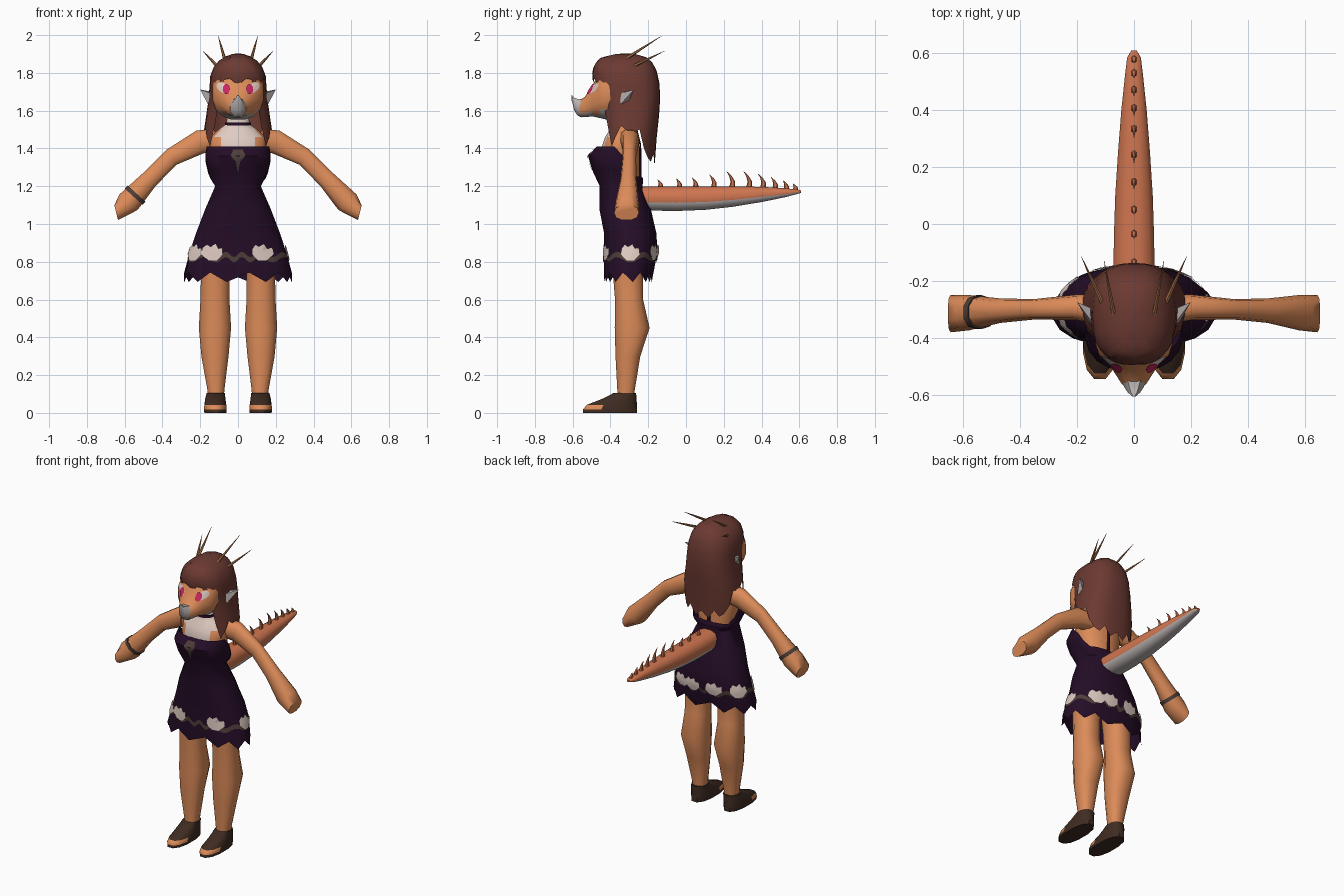
import bpy, bmesh, math
from mathutils import Vector as V
from mathutils.bvhtree import BVHTree

if "Cube" in bpy.data.objects:
    bpy.data.objects.remove(bpy.data.objects["Cube"])

def mat(name, r, g, b):
    m = bpy.data.materials.new(name)
    m.diffuse_color = (r, g, b, 1)
    m.use_nodes = True
    m.node_tree.nodes["Principled BSDF"].inputs["Base Color"].default_value = m.diffuse_color
    return m

SKIN = mat("orange skin", 0.72, 0.26, 0.10)
TAIL = mat("red orange scales", 0.63, 0.18, 0.08)
HAIR = mat("brown hair", 0.15, 0.042, 0.032)
DRESS = mat("dark purple cloth", 0.018, 0.004, 0.02)
PALE = mat("pale belly", 0.74, 0.60, 0.54)
GREY = mat("grey horn", 0.48, 0.44, 0.43)
VINE = mat("brown vine", 0.075, 0.048, 0.04)
SHOE = mat("dark leather", 0.05, 0.025, 0.016)
EYE = mat("magenta iris", 0.62, 0.02, 0.12)
SPIKE = mat("tan spike", 0.42, 0.18, 0.075)

def build(name, verts, faces, mats, rule=None, mirror=False, angle=50):
    """Mesh object; rule(centre, normal) picks the material index of a face."""
    bm = bmesh.new()
    vs = [bm.verts.new(v) for v in verts]
    for f in faces:
        bm.faces.new([vs[i] for i in f])
    bmesh.ops.recalc_face_normals(bm, faces=bm.faces)
    bm.normal_update()
    if rule:
        for f in bm.faces:
            f.material_index = rule(f.calc_center_median(), f.normal)
    tree = BVHTree.FromBMesh(bm)
    if mirror:
        d = bmesh.ops.duplicate(bm, geom=bm.verts[:] + bm.edges[:] + bm.faces[:])["geom"]
        for v in [e for e in d if isinstance(e, bmesh.types.BMVert)]:
            v.co.x *= -1
        bmesh.ops.reverse_faces(bm, faces=[e for e in d if isinstance(e, bmesh.types.BMFace)])
    me = bpy.data.meshes.new(name)
    bm.to_mesh(me)
    bm.free()
    for m in mats:
        me.materials.append(m)
    me.shade_smooth()
    me.set_sharp_from_angle(angle=math.radians(angle))
    bpy.context.collection.objects.link(bpy.data.objects.new(name, me))
    return tree

def oval(c, u, v, n=12, p=0.85):
    """Rounded ring about c with half axes u and v."""
    s = lambda t: math.copysign(abs(t) ** p, t)
    angs = [2 * math.pi * (i + 0.5) / n for i in range(n)]
    return [V(c) + V(u) * s(math.cos(a)) + V(v) * s(math.sin(a)) for a in angs]

def zring(z, cx, hw, yf, yb, n=12):
    return oval((cx, (yf + yb) / 2, z), (hw, 0, 0), (0, (yb - yf) / 2, 0), n)

def yring(y, hw, zb, zt, n=12):
    return oval((0, y, (zb + zt) / 2), (hw, 0, 0), (0, 0, (zt - zb) / 2), n)

def loft(name, rings, mats, rule=None, caps=True, **kw):
    n = len(rings[0])
    faces = [(k * n + i, k * n + (i + 1) % n, (k + 1) * n + (i + 1) % n, (k + 1) * n + i)
             for k in range(len(rings) - 1) for i in range(n)]
    if caps:
        faces += [tuple(range(n)), tuple(range((len(rings) - 1) * n, len(rings) * n))]
    return build(name, [v for r in rings for v in r], faces, mats, rule, **kw)

# Legs and sandals
loft("legs", [zring(*r) for r in [
    (0.05, .117, .042, -.365, -.27), (0.12, .117, .046, -.365, -.27), (0.30, .122, .074, -.375, -.24),
    (0.45, .122, .088, -.38, -.19), (0.60, .122, .079, -.378, -.225), (0.75, .12, .078, -.39, -.225),
    (0.95, .11, .09, -.40, -.20)]], [SKIN], mirror=True)
loft("sandals", [zring(*r) for r in [
    (0, .12, .06, -.55, -.255), (.018, .12, .062, -.55, -.255), (.042, .12, .06, -.53, -.255),
    (.075, .12, .055, -.445, -.26), (.105, .118, .05, -.385, -.262)]], [SHOE, SKIN],
    lambda c, n: int(c.y < -.44 and .02 < c.z < .05), mirror=True)

# Torso and neck
loft("torso", [zring(z, 0, *r, n=16) for z, *r in [
    (1.15, .10, -.42, -.24), (1.30, .135, -.44, -.245), (1.40, .15, -.45, -.245), (1.46, .15, -.43, -.25),
    (1.50, .105, -.405, -.26), (1.53, .062, -.395, -.275), (1.62, .055, -.40, -.28)]],
    [SKIN, PALE], lambda c, n: int(n.y < -.2 and abs(c.x) < .1))

# Dress: low back and zigzag hem
rings = []
for z, hw, yf, yb in [(1.41, .168, -.475, -.235), (1.36, .175, -.52, -.225), (1.29, .16, -.50, -.225),
                      (1.20, .122, -.458, -.23), (1.08, .175, -.46, -.185), (.95, .225, -.435, -.155),
                      (.85, .258, -.435, -.15), (.715, .288, -.435, -.18)]:
    ring = zring(z, 0, hw, yf, yb, 20)
    for i, v in enumerate(ring):
        back = min(1, max(0, (v.y + .36) / .09))
        v.z -= max(0, z - 1.2) * .75 * back
        if z < .8:
            v.z += .028 if i % 2 else -.022
    rings.append(ring)
dress = loft("dress", rings, [DRESS], caps=False)

# Thin painted plates laid onto a surface
def plate(name, pts, project, material):
    n = len(pts)
    c = sum((V(p) for p in pts), V((0, 0))) / n
    flat = [c] + [c.lerp(V(p), .5) for p in pts] + [V(p) for p in pts]
    faces = []
    for i in range(n):
        j = (i + 1) % n
        faces += [(0, 1 + i, 1 + j), (1 + i, 1 + n + i, 1 + n + j, 1 + j)]
    build(name, [project(p.x, p.y) for p in flat], faces, [material])

def from_front(tree, off=.005):
    def project(x, z):
        hit = tree.ray_cast(V((x, -2, z)), V((0, 1, 0)))[0]
        return (hit or V((x, -.45, z))) - V((0, off, 0))
    return project

def around(a, z, off=.005):
    d = V((math.sin(a), -math.cos(a), 0))
    hit = dress.ray_cast(V((0, -.295, z)) + d, -d)[0]
    return hit + d * off

# Vine band and flowers around the skirt
N = 80
band = [[around(2 * math.pi * i / N, .825 + dz + .014 * math.sin(2 * math.pi * i / N * 11)) for i in range(N)]
        for dz in (-.014, .014)]
loft("vine_band", band, [VINE], caps=False)
BLOOM = [(-.02, -.042), (.02, -.042), (.05, -.01), (.048, .025), (.025, .02), (.012, .045),
         (-.012, .03), (-.03, .042), (-.048, .02), (-.05, -.01)]
for deg in (-72, -45, 43, 90, -108, 132, 160, -148):
    a0 = math.radians(deg)
    rad = (around(a0, .85) - V((0, -.295, .85))).length
    plate("flower", BLOOM, lambda s, t: around(a0 + s / rad, .85 + t, .009), PALE)
plate("bodice_motif", [(0, 1.27), (.012, 1.33), (.04, 1.36), (.025, 1.395), (-.025, 1.395), (-.04, 1.36),
                       (-.012, 1.33)], from_front(dress), VINE)

# Choker and back strap
loft("choker", [zring(z, 0, .07, -.405, -.265) for z in (1.522, 1.538)], [DRESS])
loft("back_strap", [zring(z, 0, .012, y - .01, y) for z, y in ((1.24, -.235), (1.42, -.237), (1.53, -.265))], [DRESS])

# Arms and bracelet
ARM = [(.11, -.30, 1.445, .06, .055), (.20, -.293, 1.435, .066, .045), (.35, -.30, 1.355, .05, .036),
       (.47, -.305, 1.235, .05, .043), (.58, -.312, 1.115, .066, .062), (.645, -.315, 1.06, .042, .066)]
PERP = [V((.3, 0, 1)), V((.3, 0, 1)), V((.6, 0, 1)), V((.75, 0, .7)), V((.75, 0, .65)), V((.25, 0, 1))]
loft("arms", [oval((x, y, z), p.normalized() * t, (0, w, 0), 10)
              for (x, y, z, t, w), p in zip(ARM, PERP)], [SKIN], mirror=True)
loft("bracelet", [oval((-.545 - k, -.31, 1.153 - k), V((-.75, 0, .68)).normalized() * .066, (0, .06, 0), 10)
                  for k in (-.008, .008)], [VINE])

# Head with snout and horned beak
head = loft("head", [yring(y, *r, n=16) for y, *r in [
    (-.24, .09, 1.60, 1.82), (-.33, .13, 1.55, 1.86), (-.42, .138, 1.55, 1.84), (-.46, .125, 1.56, 1.80),
    (-.495, .088, 1.568, 1.735), (-.535, .062, 1.565, 1.675), (-.565, .042, 1.567, 1.655)]],
    [SKIN, GREY], lambda c, n: int(n.z < -.65 and c.y < -.40))
loft("beak", [yring(y, *r, n=8) for y, *r in [
    (-.55, .05, 1.56, 1.665), (-.575, .036, 1.572, 1.665), (-.592, .024, 1.60, 1.672), (-.607, .006, 1.66, 1.685)]], [GREY])

# Eyes
def ellipse(cx, cz, rx, rz, tilt):
    pts = [(2 * math.pi * i / 12) for i in range(12)]
    return [(cx + rx * math.cos(t), cz + rz * math.sin(t) + tilt * rx * math.cos(t)) for t in pts]
for s in (-1, 1):
    plate("eye_white", ellipse(s * .078, 1.72, .037, .027, s * .35), from_front(head, .005), PALE)
    plate("iris", ellipse(s * .062, 1.714, .019, .027, 0), from_front(head, .010), EYE)

# Hair: columns (angle from front, hem height) hung on an interpolated profile
PROFILE = [(1.30, .165, -.42, -.165), (1.42, .185, -.435, -.16), (1.50, .182, -.44, -.15), (1.60, .163, -.445, -.14),
           (1.70, .152, -.47, -.135), (1.78, .148, -.50, -.145), (1.84, .125, -.488, -.165), (1.88, .085, -.455, -.20),
           (1.90, .03, -.37, -.27)]
COLS = [(0, 1.73), (12, 1.77), (24, 1.765), (33, 1.69), (39, 1.52), (50, 1.41), (62, 1.46), (75, 1.52), (90, 1.48),
        (105, 1.50), (118, 1.40), (130, 1.35), (142, 1.33), (155, 1.37), (168, 1.31), (180, 1.35)]
COLS += [(-a, z) for a, z in COLS[-2:0:-1]]

def hair_point(deg, z):
    for lo, hi in zip(PROFILE, PROFILE[1:]):
        if z <= hi[0] + 1e-6:
            t = (z - lo[0]) / (hi[0] - lo[0])
            hw, yf, yb = [lo[i] + t * (hi[i] - lo[i]) for i in (1, 2, 3)]
            break
    s = lambda q: math.copysign(abs(q) ** .8, q)
    a = math.radians(deg)
    return V((hw * s(math.sin(a)), (yf + yb) / 2 - (yb - yf) / 2 * s(math.cos(a)), z))
levels = [0, .2, .4, .58, .72, .84, .92, .97, 1]
rows = [[hair_point(a, z0 + t * (1.90 - z0)) for a, z0 in COLS] for t in levels]
rows.append([V((0, -.32, 1.903)) + (v - V((0, -.32, 1.90))) * .1 for v in rows[-1]])
nc = len(COLS)
build("hair", [v for r in rows for v in r],
      [(k * nc + i, k * nc + (i + 1) % nc, (k + 1) * nc + (i + 1) % nc, (k + 1) * nc + i)
       for k in range(len(rows) - 1) for i in range(nc)] + [tuple(range((len(rows) - 1) * nc, len(rows) * nc))], [HAIR])

# Ear fins
build("ear_fins", [(.14, -.355, 1.69), (.14, -.30, 1.70), (.14, -.31, 1.635), (.16, -.345, 1.635), (.20, -.275, 1.712)],
      [(0, 1, 4), (1, 2, 4), (2, 3, 4), (3, 0, 4), (0, 1, 2, 3)], [GREY], mirror=True)

# Head spikes
for base, tip in [((.068, -.335, 1.865), (.105, -.13, 1.995)), ((.11, -.28, 1.835), (.185, -.115, 1.915))]:
    b, t = V(base), V(tip)
    u = (t - b).cross(V((0, 0, 1))).normalized()
    w = (t - b).cross(u).normalized()
    loft("head_spikes", [oval(b.lerp(t, k), u * r, w * r, 6) for k, r in ((0, .009), (.5, .006), (1, .0008))],
         [SPIKE], mirror=True)

# Tail with pale underside
loft("tail", [yring(y, *r) for y, *r in [
    (-.24, .075, 1.07, 1.20), (-.05, .073, 1.067, 1.20), (.10, .068, 1.073, 1.20), (.25, .058, 1.09, 1.20),
    (.40, .046, 1.115, 1.198), (.52, .033, 1.14, 1.19), (.585, .025, 1.157, 1.184), (.61, .010, 1.165, 1.178)]],
    [TAIL, GREY], lambda c, n: int(n.z < -.35))

# Hooked spines along the tail
for y, h in [(-.14, .04), (-.04, .045), (.045, .05), (.14, .068), (.235, .085), (.325, .085),
             (.40, .072), (.465, .06), (.525, .048), (.575, .035)]:
    z = 1.195 - max(0, y - .38) * .08
    loft("tail_spine", [oval((0, y + dy * h, z + k * h), (w * .7, 0, 0), (0, w, 0), 6) for dy, k, w in
                        ((.1, -.1, .016), (.15, .35, .012), (0, .7, .007), (-.25, 1, .001))], [TAIL])
